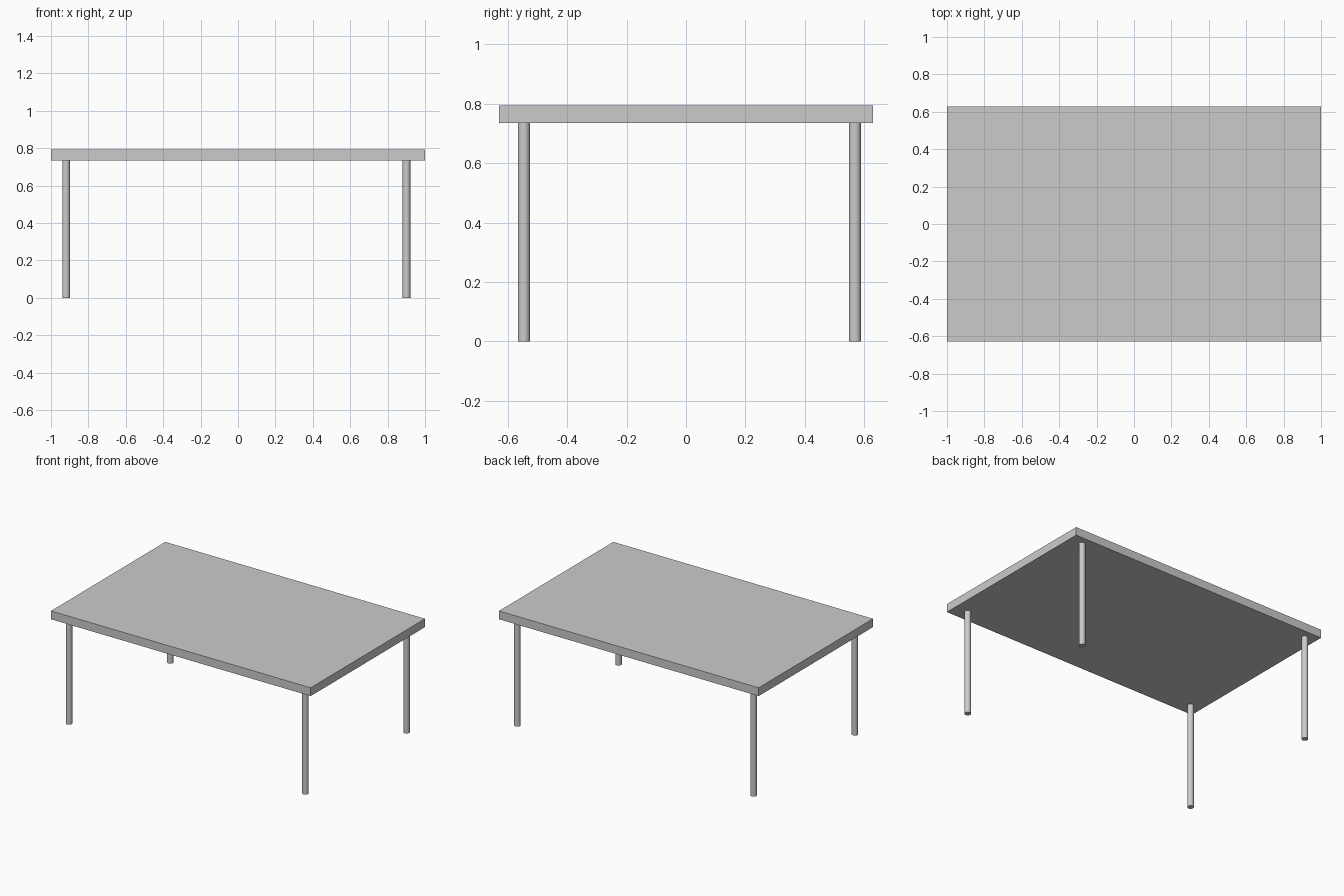
import bpy

if "Cube" in bpy.data.objects:
    bpy.data.objects.remove(bpy.data.objects["Cube"])

TOP_Z, UNDER_Z = 0.793, 0.735
LEG_R = 0.0205

# Solid slab tabletop
bpy.ops.mesh.primitive_cube_add(size=1, location=(0, 0, (TOP_Z + UNDER_Z) / 2))
top = bpy.context.object
top.name = "tabletop"
top.scale = (2.0, 1.258, TOP_Z - UNDER_Z)
bpy.ops.object.transform_apply(location=False, rotation=False, scale=True)


def add_leg(name, x, y):
    bpy.ops.mesh.primitive_cylinder_add(
        vertices=32, radius=LEG_R, depth=UNDER_Z, location=(x, y, UNDER_Z / 2))
    bpy.context.object.name = name
    bpy.ops.object.shade_smooth_by_angle()


# Four round legs, set slightly off centre under the slab
for side, x in (("left", -0.919), ("right", 0.901)):
    for end, y in (("front", -0.545), ("back", 0.568)):
        add_leg(f"{end}_{side}_leg", x, y)
